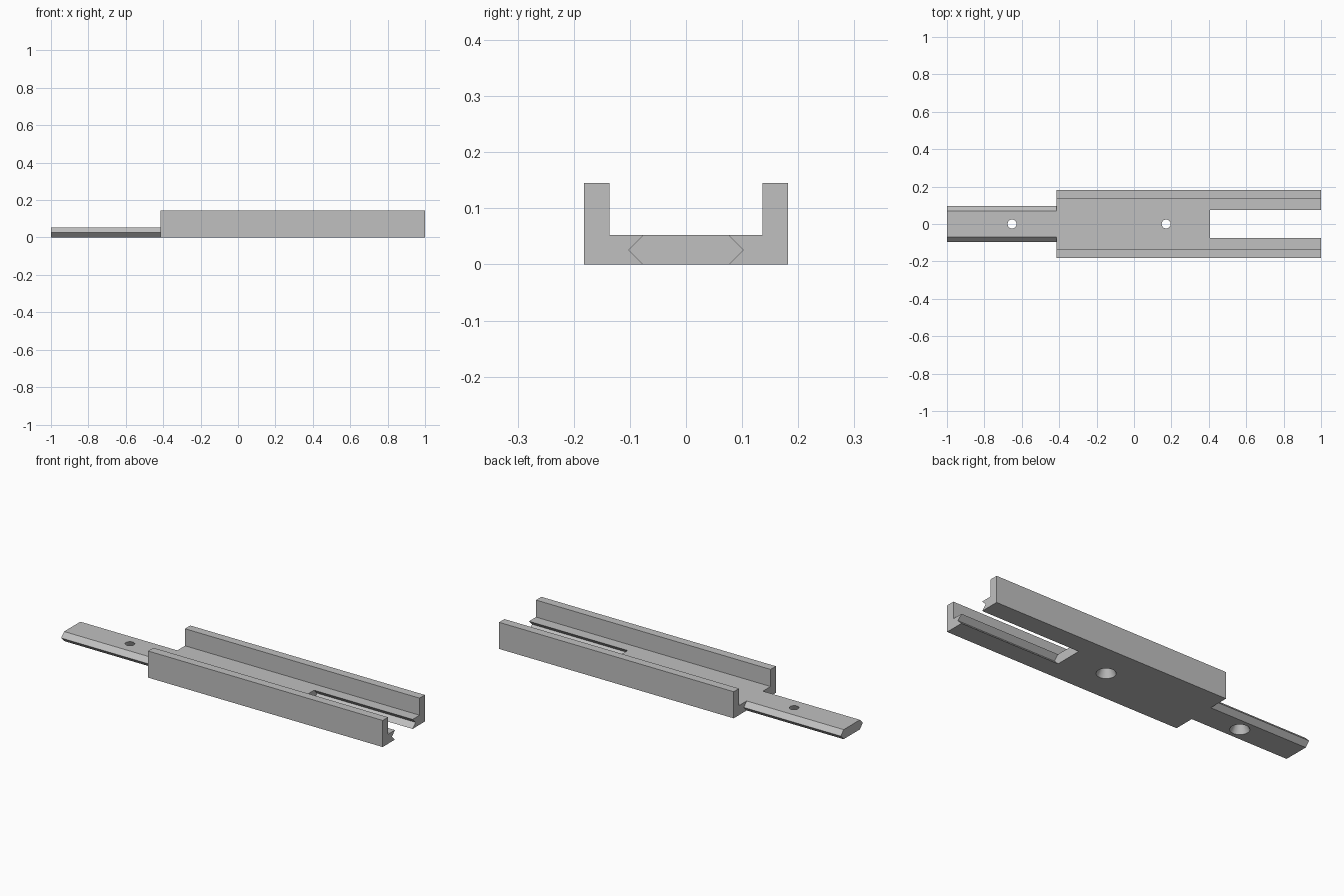
import bpy
import bmesh

old = bpy.data.objects.get("Cube")
if old:
    bpy.data.objects.remove(old, do_unlink=True)

grey = bpy.data.materials.new("plain_grey")
grey.use_nodes = True
grey.diffuse_color = (0.53, 0.53, 0.53, 1)
grey.node_tree.nodes["Principled BSDF"].inputs["Base Color"].default_value = grey.diffuse_color

FLOOR = 0.052      # thickness of the base plate
MID = FLOOR / 2
STEP = -0.415      # where the tongue meets the channel


def add_object(name, bm):
    bmesh.ops.recalc_face_normals(bm, faces=bm.faces)
    mesh = bpy.data.meshes.new(name)
    bm.to_mesh(mesh)
    bm.free()
    mesh.materials.append(grey)
    obj = bpy.data.objects.new(name, mesh)
    bpy.context.collection.objects.link(obj)
    return obj


def extrude_profile(name, half, x0, x1):
    """Mirror a half profile of (y, z) points and extrude it along x."""
    profile = half + [(-y, z) for y, z in reversed(half)]
    bm = bmesh.new()
    face = bm.faces.new([bm.verts.new((x0, y, z)) for y, z in profile])
    out = bmesh.ops.extrude_face_region(bm, geom=[face])
    verts = [v for v in out["geom"] if isinstance(v, bmesh.types.BMVert)]
    bmesh.ops.translate(bm, verts=verts, vec=(x1 - x0, 0, 0))
    return add_object(name, bm)


def cut(target, cutter):
    mod = target.modifiers.new("cut", "BOOLEAN")
    mod.operation = "DIFFERENCE"
    mod.solver = "EXACT"
    mod.object = cutter
    bpy.context.view_layer.objects.active = target
    bpy.ops.object.modifier_apply(modifier=mod.name)
    bpy.data.objects.remove(cutter, do_unlink=True)


def cut_tapered_hole(target, x):
    """Screw hole, wide underneath and narrow on top."""
    bottom, top, extra = 0.048, 0.024, 0.01
    flare = (bottom - top) / FLOOR * extra
    bm = bmesh.new()
    bmesh.ops.create_cone(bm, cap_ends=True, segments=32, radius1=bottom + flare,
                          radius2=top - flare, depth=FLOOR + 2 * extra)
    bmesh.ops.translate(bm, verts=bm.verts, vec=(x, 0, MID))
    cutter = add_object("hole_cutter", bm)
    cutter.hide_render = True
    cut(target, cutter)


# U-shaped channel with two side walls
channel = extrude_profile(
    "channel", [(0.182, 0), (0.182, 0.145), (0.136, 0.145), (0.136, FLOOR)], STEP, 1)

# Socket with V-grooved sides at the open end
slot = extrude_profile(
    "slot_cutter",
    [(0.076, -0.02), (0.076, 0), (0.102, MID), (0.076, FLOOR), (0.076, 0.1)], 0.405, 1.05)
slot.hide_render = True
cut(channel, slot)
cut_tapered_hole(channel, 0.172)

# Pointed-edge tongue that fits such a socket
tongue = extrude_profile(
    "tongue", [(0.07, 0), (0.095, MID), (0.07, FLOOR)], -1, STEP)
cut_tapered_hole(tongue, -0.652)

# Smooth hole walls, crisp edges elsewhere
for obj in (channel, tongue):
    bpy.ops.object.select_all(action="DESELECT")
    obj.select_set(True)
    bpy.context.view_layer.objects.active = obj
    bpy.ops.object.shade_smooth_by_angle(angle=0.5)
